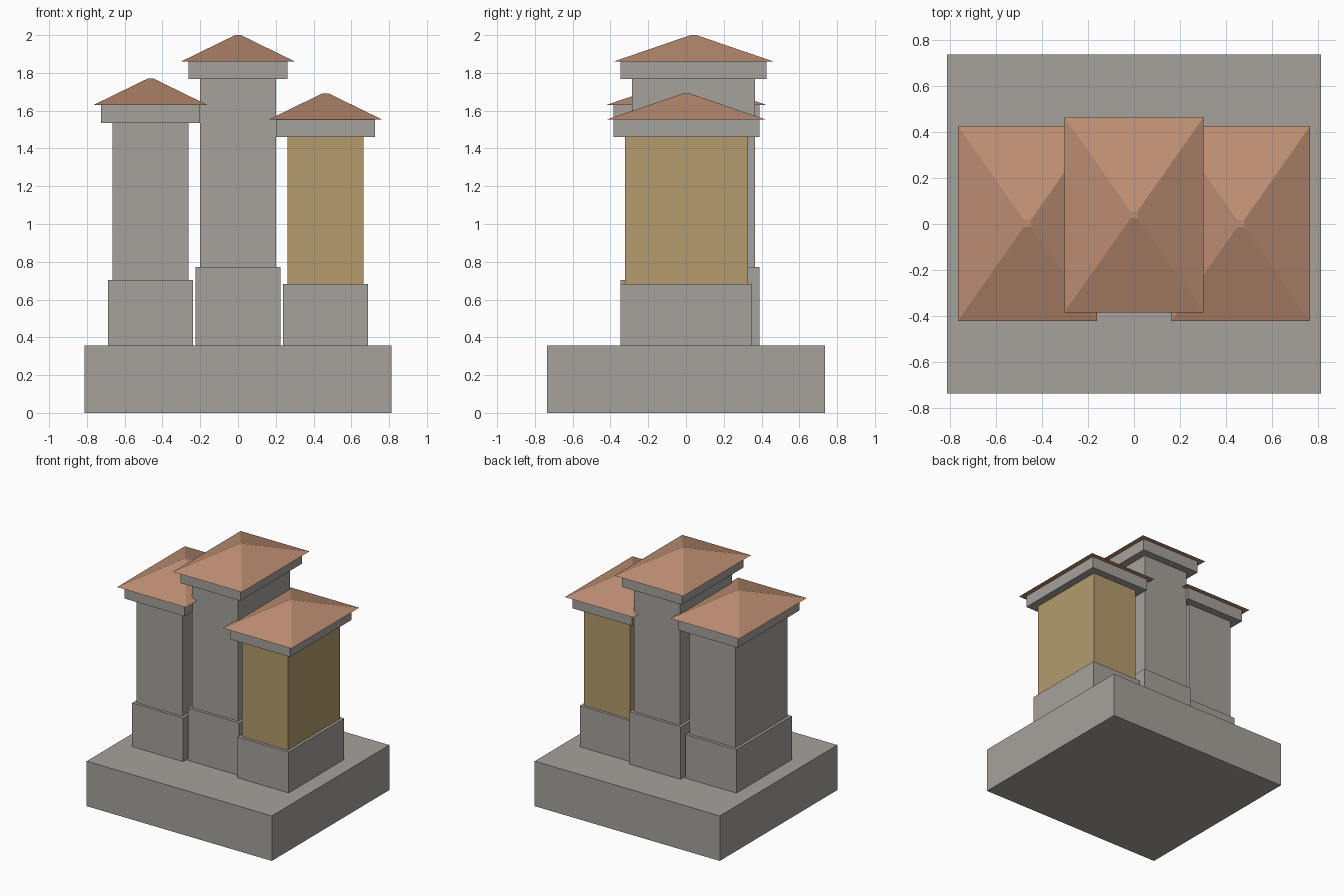
import bpy
import bmesh

if "Cube" in bpy.data.objects:
    bpy.data.objects.remove(bpy.data.objects["Cube"])


def material(name, rgb):
    """Flat material from 0-255 display values, converted to linear."""
    m = bpy.data.materials.new(name)
    lin = [((c / 255 + 0.055) / 1.055) ** 2.4 for c in rgb]
    m.diffuse_color = (*lin, 1.0)
    m.use_nodes = True
    m.node_tree.nodes["Principled BSDF"].inputs["Base Color"].default_value = m.diffuse_color
    return m


STONE = material("grey stone", (166, 162, 156))
TAN = material("tan plaster", (179, 156, 109))
CLAY = material("clay tile", (189, 142, 115))


def block(name, mat, cx, cy, bottom, top, z0, z1):
    """Rectangular block; bottom and top are (half x, half y), so it can taper."""
    bm = bmesh.new()
    bmesh.ops.create_cube(bm, size=2)
    for v in bm.verts:
        hx, hy = top if v.co.z > 0 else bottom
        v.co = (cx + v.co.x * hx, cy + v.co.y * hy, z1 if v.co.z > 0 else z0)
    mesh = bpy.data.meshes.new(name)
    bm.to_mesh(mesh)
    bm.free()
    mesh.materials.append(mat)
    obj = bpy.data.objects.new(name, mesh)
    bpy.context.collection.objects.link(obj)


def stack(side, cx, cy, shaft_mat, z):
    """One chimney: plinth, shaft, cap and hipped roof at heights z."""
    parts = [
        ("plinth", STONE, (0.224, 0.348), (0.224, 0.348)),
        ("shaft", shaft_mat, (0.202, 0.326), (0.202, 0.326)),
        ("cap", STONE, (0.263, 0.386), (0.263, 0.386)),
        ("roof", CLAY, (0.302, 0.424), (0.015, 0.015)),
    ]
    for (part, mat, bottom, top), z0, z1 in zip(parts, z, z[1:]):
        block(f"{side}_{part}", mat, cx, cy, bottom, top, z0, z1)


# Shared base slab
BASE = 0.357
block("base", STONE, 0, 0, (0.812, 0.736), (0.812, 0.736), 0, BASE)

# Three chimneys of different heights, the middle one set slightly back
stack("left", -0.463, 0.002, STONE, (BASE, 0.703, 1.535, 1.63, 1.77))
stack("middle", 0, 0.04, STONE, (BASE, 0.773, 1.767, 1.86, 2.0))
stack("right", 0.463, 0.002, TAN, (BASE, 0.682, 1.46, 1.552, 1.692))
